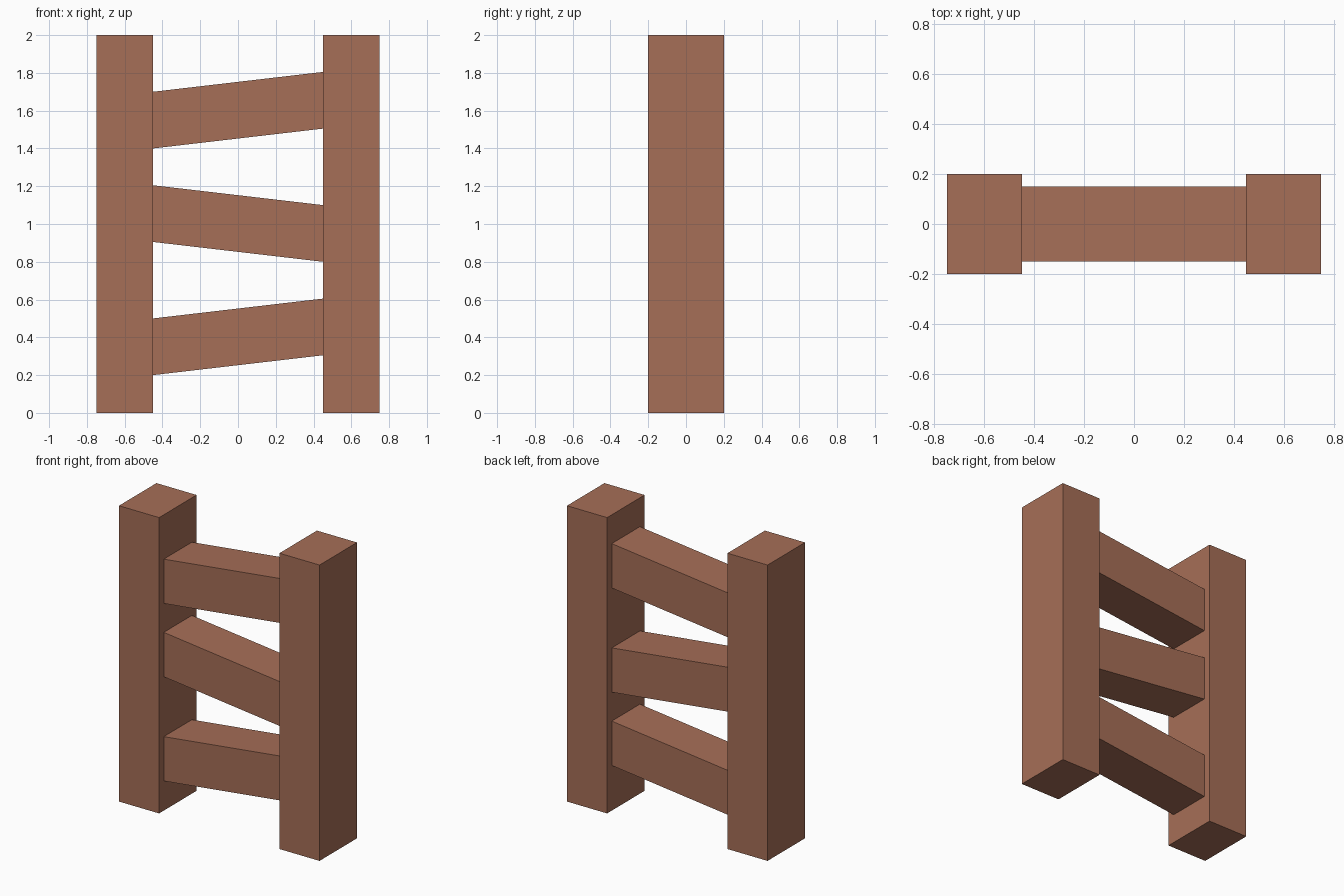
import bpy
import bmesh

if "Cube" in bpy.data.objects:
    bpy.data.objects.remove(bpy.data.objects["Cube"])

wood = bpy.data.materials.new("brown wood")
wood.diffuse_color = (0.38, 0.157, 0.095, 1)
wood.use_nodes = True
wood.node_tree.nodes["Principled BSDF"].inputs["Base Color"].default_value = wood.diffuse_color


def beam(name, x0, x1, half_y, bottom, height, rise=0.0):
    """Box from x0 to x1, sheared upward by rise at its right end."""
    bm = bmesh.new()
    bmesh.ops.create_cube(bm, size=1)
    for v in bm.verts:
        t = v.co.x + 0.5
        v.co = (x0 + (x1 - x0) * t,
                v.co.y * 2 * half_y,
                bottom + height * (v.co.z + 0.5) + rise * t)
    mesh = bpy.data.meshes.new(name)
    bm.to_mesh(mesh)
    bm.free()
    mesh.materials.append(wood)
    obj = bpy.data.objects.new(name, mesh)
    bpy.context.collection.objects.link(obj)


# Upright posts
beam("left_post", -0.75, -0.45, 0.2, 0, 2)
beam("right_post", 0.45, 0.75, 0.2, 0, 2)

# Crooked rungs, alternating slope
for name, bottom, rise in (("lower_rung", 0.2, 0.105),
                           ("middle_rung", 0.905, -0.105),
                           ("upper_rung", 1.4, 0.105)):
    beam(name, -0.45, 0.45, 0.15, bottom, 0.3, rise)
